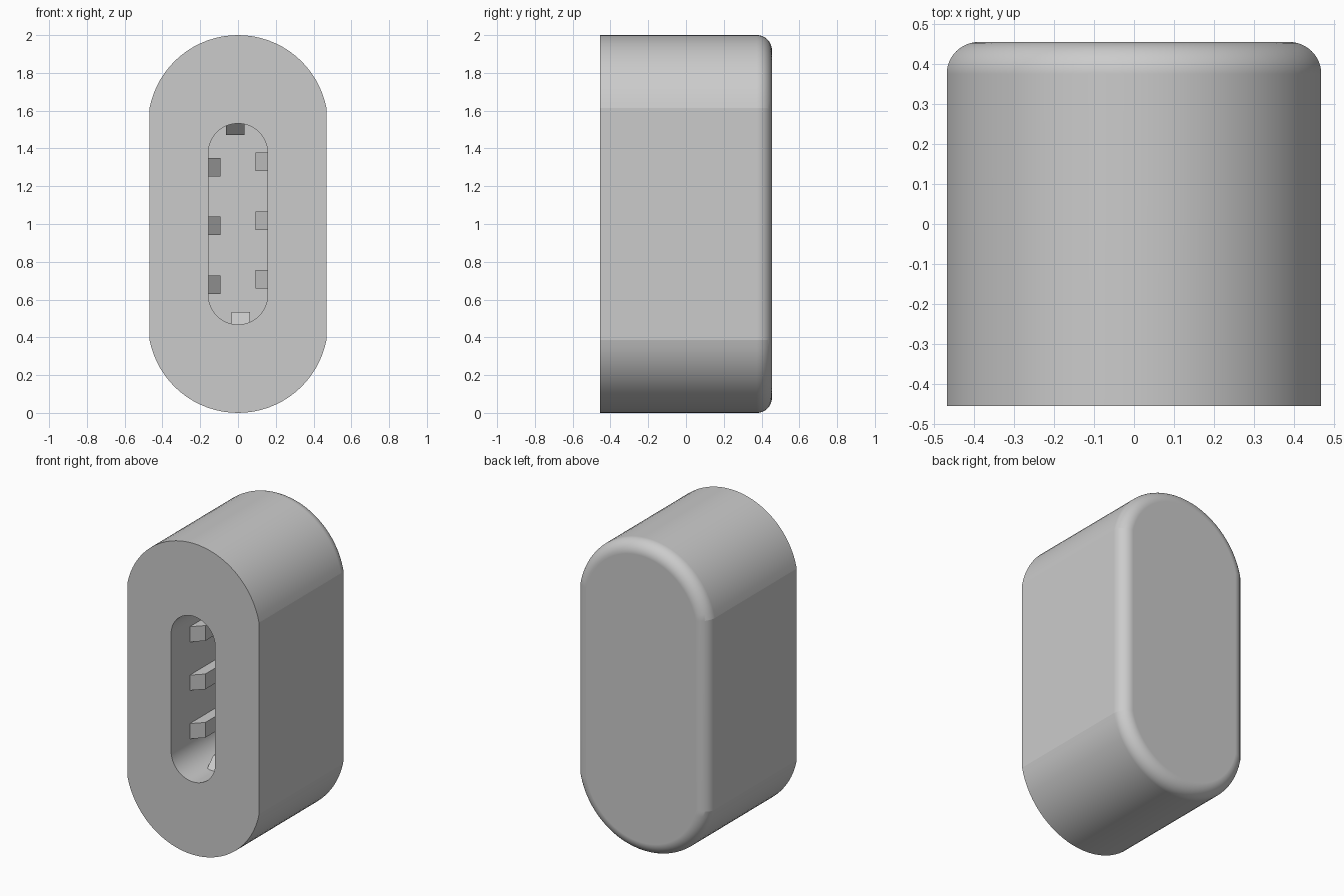
import bpy, bmesh, math

cube = bpy.data.objects.get("Cube")
if cube:
    bpy.data.objects.remove(cube, do_unlink=True)

grey = bpy.data.materials.new("plain_grey")
grey.use_nodes = True
colour = (0.6, 0.6, 0.6, 1)
grey.diffuse_color = colour
grey.node_tree.nodes["Principled BSDF"].inputs["Base Color"].default_value = colour

FRONT, BACK, FLOOR = -0.455, 0.455, 0.25
STEPS = 32


def finish(name, bm):
    """Turn a bmesh into a named grey object."""
    bmesh.ops.recalc_face_normals(bm, faces=bm.faces)
    mesh = bpy.data.meshes.new(name)
    bm.to_mesh(mesh)
    bm.free()
    mesh.materials.append(grey)
    obj = bpy.data.objects.new(name, mesh)
    bpy.context.collection.objects.link(obj)
    return obj


def capsule_ring(bm, y, half_width, half_height, radius):
    """Closed ring with two straight sides and a round arc at each end."""
    sweep = math.asin(min(1, half_width / radius))
    verts = []
    for end in (1, -1):
        for i in range(STEPS + 1):
            a = sweep * (1 - 2 * i / STEPS)
            x = end * radius * math.sin(a)
            z = 1 + end * (half_height - radius + radius * math.cos(a))
            verts.append(bm.verts.new((x, y, z)))
    return verts


# Housing: slot floor, slot wall, front face, outer wall and rounded back edge
bm = bmesh.new()
rings = [capsule_ring(bm, y, 0.157, 0.532, 0.157) for y in (FLOOR, FRONT)]
rings.append(capsule_ring(bm, FRONT, 0.468, 1, 0.477))
ROUND, SEGMENTS = 0.08, 12
for i in range(SEGMENTS + 1):
    a = math.pi / 2 * i / SEGMENTS
    inset = ROUND * (1 - math.cos(a))
    y = BACK - ROUND + ROUND * math.sin(a)
    rings.append(capsule_ring(bm, y, 0.468 - inset, 1 - inset, 0.477 - inset))
for a, b in zip(rings, rings[1:]):
    for i in range(len(a)):
        j = (i + 1) % len(a)
        bm.faces.new((a[i], a[j], b[j], b[i]))
bm.faces.new(rings[0])
bm.faces.new(rings[-1])
housing = finish("housing", bm)
bpy.context.view_layer.objects.active = housing
housing.select_set(True)
bpy.ops.object.shade_smooth_by_angle(angle=math.radians(9))
housing.modifiers.new("even_shading", 'WEIGHTED_NORMAL').keep_sharp = True


def rib(name, wall, tip, centre, axis):
    """Rib along the slot wall, its front end sloped back towards the tip."""
    root = wall + math.copysign(0.03, wall)  # sunk into the wall
    start = FRONT + 0.19
    slope = abs(wall - tip)
    outline = [(root, start - 0.03), (tip, start + slope),
               (tip, FLOOR + 0.01), (root, FLOOR + 0.01)]
    bm = bmesh.new()
    ends = []
    for side in (-0.049, 0.049):
        t = centre + side
        ends.append([bm.verts.new((r, y, 1 + t) if axis == 'X' else (t, y, 1 + r))
                     for r, y in outline])
    for i in range(4):
        j = (i + 1) % 4
        bm.faces.new((ends[0][i], ends[0][j], ends[1][j], ends[1][i]))
    for end in ends:
        bm.faces.new(end)
    finish(name, bm)


# Three ribs on each long wall, the two rows slightly staggered
for row, place in enumerate(("lower", "middle", "upper")):
    z = (row - 1) * 0.311
    rib(place + "_right_rib", -0.157, -0.092, z - 0.01, 'X')
    rib(place + "_left_rib", 0.157, 0.092, z + 0.018, 'X')

# One rib at each rounded end of the slot
rib("top_rib", 0.532, 0.47, -0.015, 'Z')
rib("bottom_rib", -0.532, -0.466, 0.014, 'Z')
